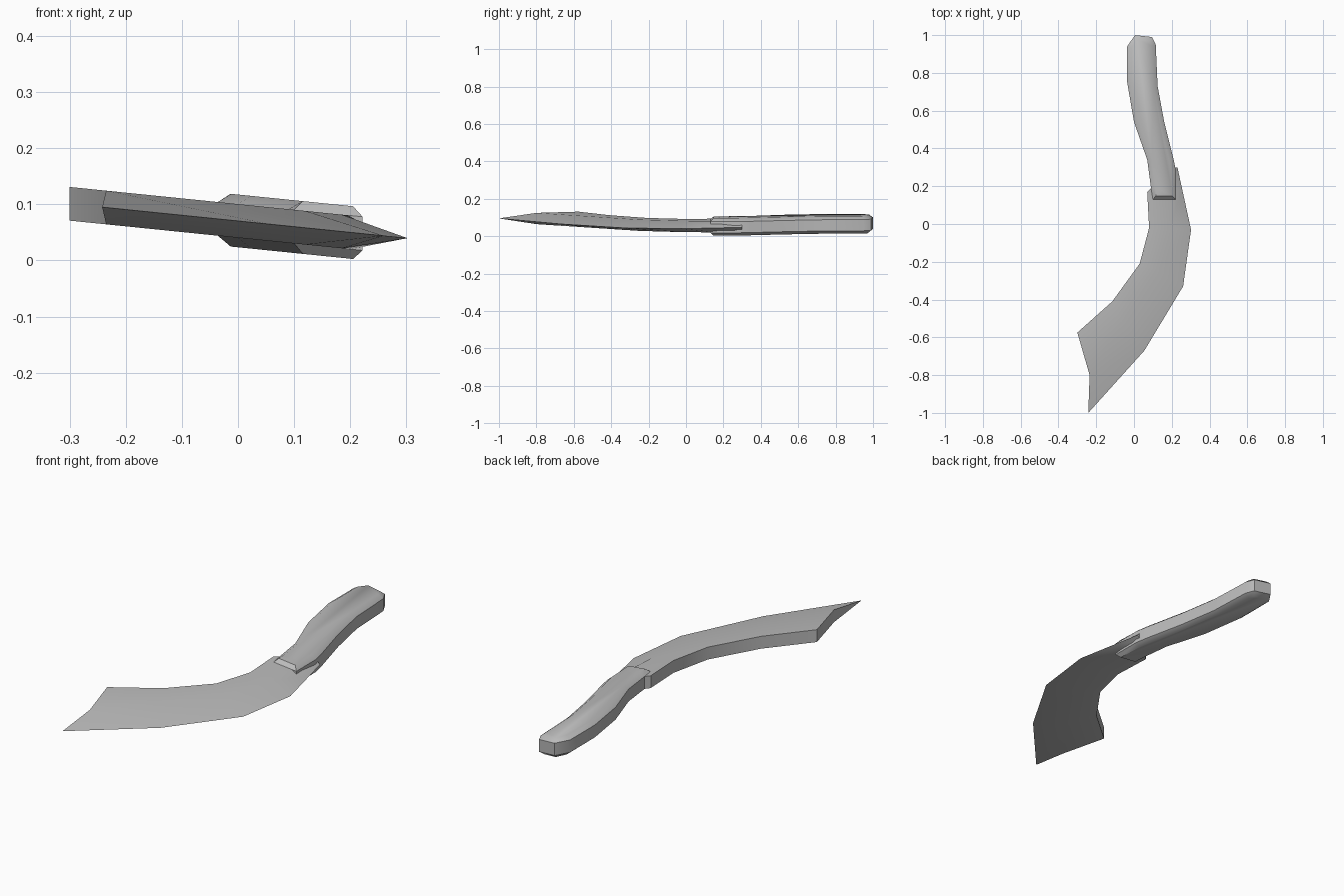
import bpy
import bmesh
import math

cube = bpy.data.objects.get("Cube")
if cube:
    bpy.data.objects.remove(cube, do_unlink=True)

grey = bpy.data.materials.new("plain_grey")
grey.use_nodes = True
colour = (0.5, 0.5, 0.5, 1)
grey.diffuse_color = colour
grey.node_tree.nodes["Principled BSDF"].inputs["Base Color"].default_value = colour


def finish(name, bm, angle):
    """Lean the flat part to one side, then make a smooth-shaded object."""
    bmesh.ops.recalc_face_normals(bm, faces=bm.faces)
    for v in bm.verts:
        v.co.z += 0.0705 - 0.1017 * v.co.x
    mesh = bpy.data.meshes.new(name)
    bm.to_mesh(mesh)
    bm.free()
    mesh.materials.append(grey)
    obj = bpy.data.objects.new(name, mesh)
    bpy.context.collection.objects.link(obj)
    bpy.ops.object.select_all(action="DESELECT")
    obj.select_set(True)
    bpy.context.view_layer.objects.active = obj
    bpy.ops.object.shade_smooth_by_angle(angle=math.radians(angle))
    return obj


# Blade: thick spine, flat to the bevel line, then down to a sharp edge
spine = [(-.30, -.575), (-.115, -.41), (.03, -.21), (.08, -.02), (.07, .17), (.1, .2)]
bevel = [(-.235, -.8), (-.06, -.53), (.12, -.25), (.185, -.02), (.2, .17), (.2, .3)]
edge = [(-.242, -1), (.055, -.67), (.26, -.33), (.302, -.03), (.256, .18), (.23, .3)]
half = 0.03
bm = bmesh.new()
rings = []
for s, b, e in zip(spine, bevel, edge):
    loop = [(*s, half), (*b, half), (*e, 0), (*b, -half), (*s, -half)]
    rings.append([bm.verts.new(p) for p in loop])
for r, q in zip(rings, rings[1:]):
    for i in range(5):
        j = (i + 1) % 5
        bm.faces.new((r[i], r[j], q[j], q[i]))
# Notched tip and hidden tang end
for r in (rings[0], rings[-1]):
    bm.faces.new((r[0], r[1], r[3], r[4]))
    bm.faces.new((r[1], r[2], r[3]))
finish("blade", bm, 30)

# Handle: curved outline with straight sides and chamfered faces
outline = [(.1, .13), (.09, .19), (.07, .34), (.0, .54), (-.036, .75), (-.036, .94),
           (.005, 1), (.095, .99), (.115, .95), (.125, .73), (.16, .54), (.21, .34),
           (.222, .28), (.222, .13)]
bm = bmesh.new()
base = bm.faces.new([bm.verts.new((x, y, -half)) for x, y in outline])
top = bmesh.ops.extrude_face_region(bm, geom=[base], use_keep_orig=True)["geom"]
for v in top:
    if isinstance(v, bmesh.types.BMVert):
        v.co.z = half
bmesh.ops.recalc_face_normals(bm, faces=bm.faces)
caps = [f for f in bm.faces if len(f.verts) == len(outline)]
bmesh.ops.inset_individual(bm, faces=caps, thickness=0.024, depth=0.017)
finish("handle", bm, 40)
